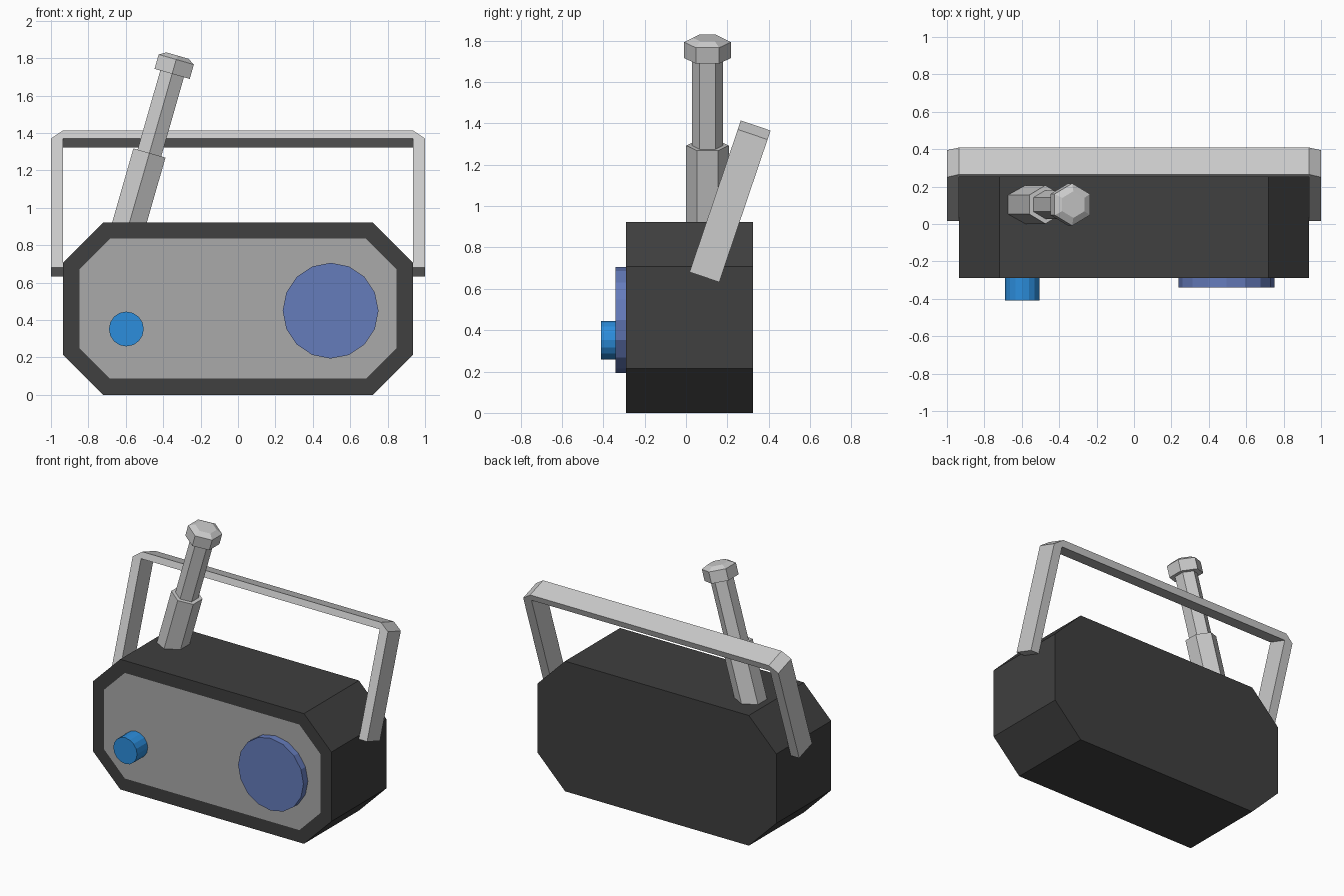
import bpy, bmesh
from math import radians, sin, cos, atan2
from mathutils import Matrix, Vector

if "Cube" in bpy.data.objects:
    bpy.data.objects.remove(bpy.data.objects["Cube"])


def material(name, rgb):
    m = bpy.data.materials.new(name)
    m.diffuse_color = (*rgb, 1)
    m.use_nodes = True
    m.node_tree.nodes["Principled BSDF"].inputs["Base Color"].default_value = m.diffuse_color
    return m


def finish(name, bm, mats=()):
    bmesh.ops.recalc_face_normals(bm, faces=bm.faces)
    me = bpy.data.meshes.new(name)
    bm.to_mesh(me)
    bm.free()
    for m in mats:
        me.materials.append(m)
    ob = bpy.data.objects.new(name, me)
    bpy.context.collection.objects.link(ob)
    return ob


def extrude_profile(pts, y0, y1):
    """Extrude an xz outline along y; returns the bmesh and its front face."""
    bm = bmesh.new()
    front = bm.faces.new([bm.verts.new((x, y0, z)) for x, z in pts])
    back = bmesh.ops.extrude_face_region(bm, geom=[front], use_keep_orig=True)
    verts = [v for v in back["geom"] if isinstance(v, bmesh.types.BMVert)]
    bmesh.ops.translate(bm, verts=verts, vec=(0, y1 - y0, 0))
    return bm, front


def prism(name, sides, r0, r1, h0, h1, matrix, mats=()):
    """Cylinder or frustum from h0 to h1 along the local z axis."""
    bm = bmesh.new()
    bmesh.ops.create_cone(bm, cap_ends=True, segments=sides, radius1=r0, radius2=r1,
                          depth=h1 - h0,
                          matrix=matrix @ Matrix.Translation((0, 0, (h0 + h1) / 2)))
    return finish(name, bm, mats)


dark = material("dark_case", (0.05, 0.05, 0.05))
grey = material("panel_grey", (0.4, 0.4, 0.4))
disc_blue = material("speaker_blue", (0.13, 0.2, 0.5))
knob_blue = material("knob_blue", (0.025, 0.27, 0.72))

# Case: chamfered box with a flush inset front panel
right = [(0.72, 0), (0.935, 0.215), (0.935, 0.707), (0.72, 0.922)]
outline = right + [(-x, z) for x, z in reversed(right)]
bm, front = extrude_profile(outline, -0.29, 0.325)
bmesh.ops.recalc_face_normals(bm, faces=bm.faces)
bmesh.ops.inset_region(bm, faces=[front], thickness=0.087, use_even_offset=True)
front.material_index = 1
finish("case", bm, [dark, grey])

# Speaker disc and tuning knob on the front, axes pointing to -y
face_front = Matrix.Rotation(radians(90), 4, 'X')
prism("speaker", 16, 0.256, 0.256, -0.02, 0.05,
      Matrix.Translation((0.495, -0.29, 0.45)) @ face_front, [disc_blue])
prism("tuning_knob", 16, 0.093, 0.093, -0.02, 0.12,
      Matrix.Translation((-0.597, -0.29, 0.352)) @ face_front, [knob_blue])

# Carrying handle: flat U strip leaning backwards
length = 0.774
half = [(0.935, length - 0.046), (0.935, 0), (1, 0), (1, length - 0.046), (0.935, length)]
outline = half + [(-x, z) for x, z in reversed(half)]
bm, _ = extrude_profile(outline, 0, 0.152)
tilt = -atan2(0.248, 0.733)
bm.transform(Matrix.Translation((0, 0.017, 0.681)) @ Matrix.Rotation(tilt, 4, 'X'))
finish("handle", bm)

# Telescopic aerial: hexagonal sections leaning to the right
lean = radians(16)
aerial = Matrix.Translation((-0.58, 0.104, 0.922)) @ Matrix.Rotation(lean, 4, 'Y')
prism("aerial_lower", 6, 0.103, 0.103, -0.06, 0.386, aerial)
prism("aerial_upper", 6, 0.076, 0.076, 0.37, 0.84, aerial)

# Aerial tip: hexagonal cap with a bevelled top
bm = bmesh.new()
bmesh.ops.create_cone(bm, cap_ends=True, segments=6, radius1=0.113, radius2=0.113,
                      depth=0.08, matrix=Matrix.Translation((0, 0, 0.866)))
bm.faces.ensure_lookup_table()
top = max(bm.faces, key=lambda f: f.calc_center_median().z)
bmesh.ops.inset_region(bm, faces=[top], thickness=0.036, depth=0.022, use_even_offset=True)
bm.transform(aerial)
finish("aerial_tip", bm)
